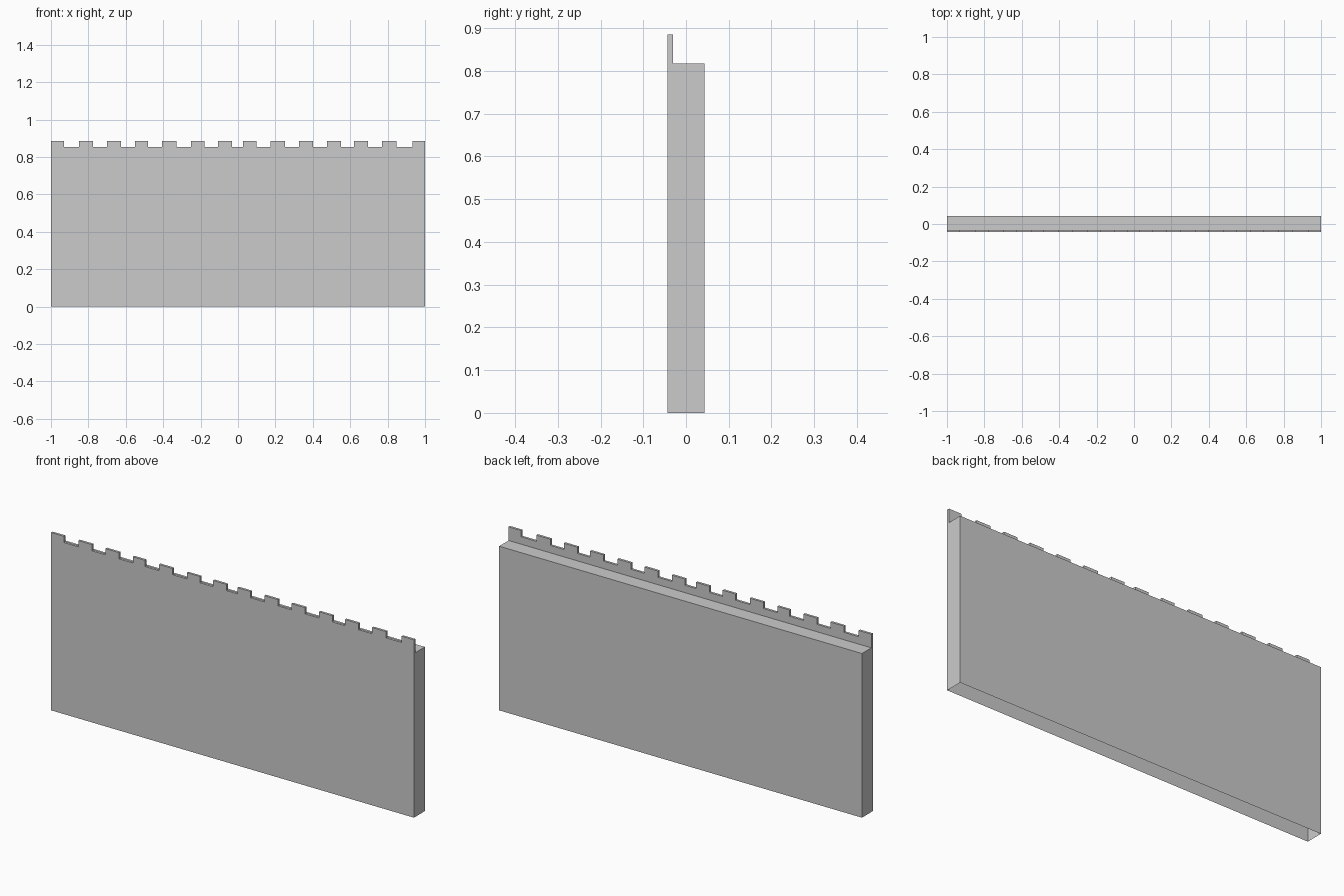
import bpy, bmesh

if "Cube" in bpy.data.objects:
    bpy.data.objects.remove(bpy.data.objects["Cube"])

# Main dimensions
FRONT, LEDGE, BACK = -0.043, -0.031, 0.043
ROOF, NOTCH, TOP = 0.818, 0.855, 0.886

# Left and right edge of every merlon, slightly uneven
merlons = [(-1.0, -0.93), (-0.85, -0.775), (-0.70, -0.625), (-0.55, -0.482),
           (-0.405, -0.33), (-0.252, -0.18), (-0.107, -0.033), (0.027, 0.10),
           (0.175, 0.25), (0.325, 0.40), (0.477, 0.55), (0.62, 0.695),
           (0.77, 0.847), (0.932, 1.0)]

# Crenellated skyline from left to right
skyline = []
for i, (a, b) in enumerate(merlons):
    if i:
        skyline.append((a, NOTCH))
    skyline += [(a, TOP), (b, TOP)]
    if i < len(merlons) - 1:
        skyline.append((b, NOTCH))

bm = bmesh.new()


def face(points):
    return bm.faces.new([bm.verts.new(p) for p in points])


# Front wall and rear of the parapet
face([(-1, FRONT, 0), (1, FRONT, 0)] + [(x, FRONT, z) for x, z in reversed(skyline)])
face([(1, LEDGE, ROOF), (-1, LEDGE, ROOF)] + [(x, LEDGE, z) for x, z in skyline])

# Tops and sides of the merlons
for (x0, z0), (x1, z1) in zip(skyline, skyline[1:]):
    face([(x0, FRONT, z0), (x1, FRONT, z1), (x1, LEDGE, z1), (x0, LEDGE, z0)])

# Walkway and back wall
face([(-1, LEDGE, ROOF), (1, LEDGE, ROOF), (1, BACK, ROOF), (-1, BACK, ROOF)])
face([(1, BACK, 0), (-1, BACK, 0), (-1, BACK, ROOF), (1, BACK, ROOF)])

# Stepped ends; the underside stays open
step = [(FRONT, 0), (BACK, 0), (BACK, ROOF), (LEDGE, ROOF), (LEDGE, TOP), (FRONT, TOP)]
face([(1, y, z) for y, z in step])
face([(-1, y, z) for y, z in reversed(step)])

bmesh.ops.remove_doubles(bm, verts=bm.verts, dist=0.0001)
mesh = bpy.data.meshes.new("castle_wall")
bm.to_mesh(mesh)
bm.free()
bpy.context.collection.objects.link(bpy.data.objects.new("castle_wall", mesh))
